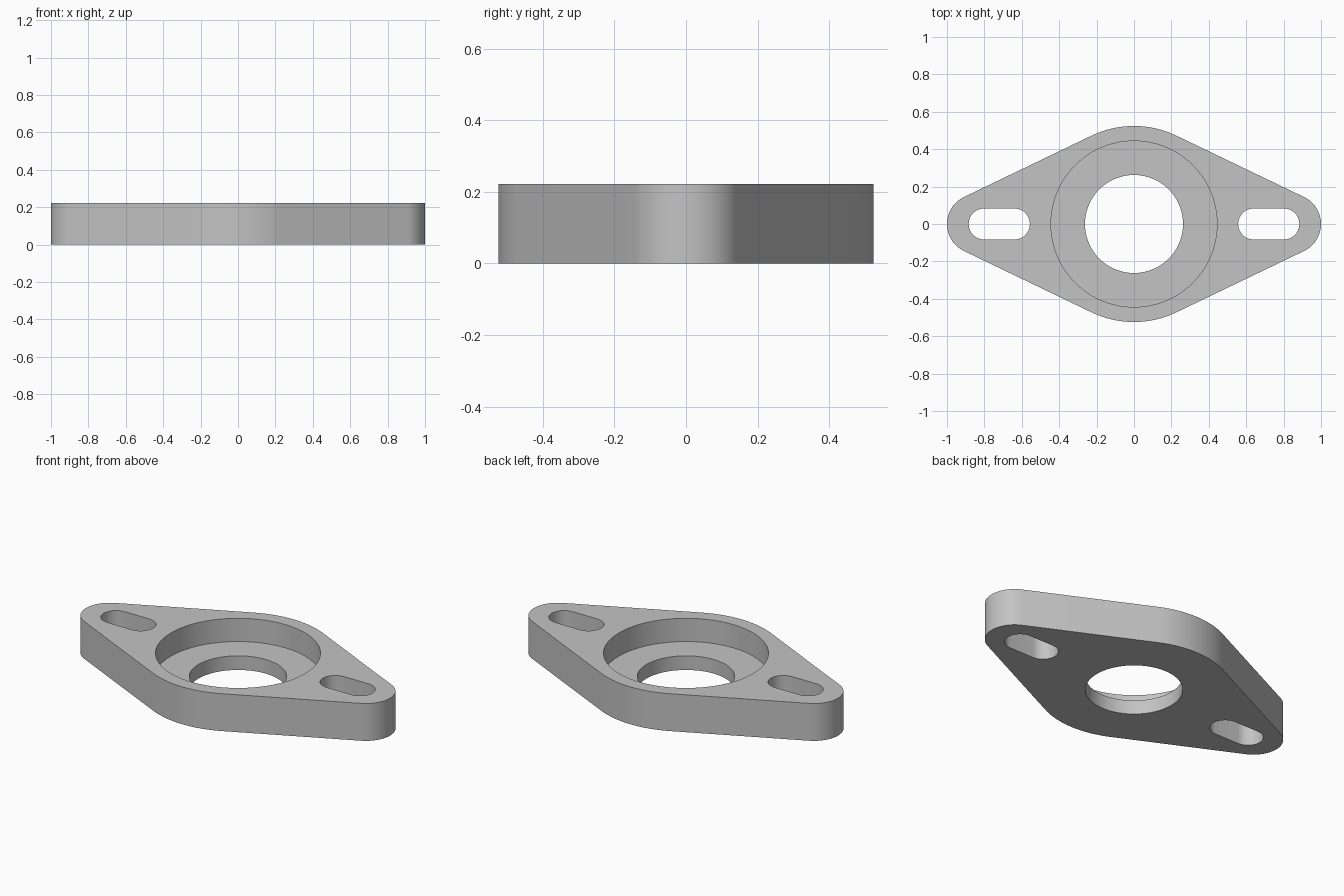
import bpy, bmesh
from math import sin, cos, pi, asin

HEIGHT = 0.222
HUB_R, END_R = 0.524, 0.16
BORE_R, RECESS_R, FLOOR_Z = 0.262, 0.444, 0.084
SLOT_R, SLOT_IN, SLOT_OUT = 0.083, 0.557, 0.884

default = bpy.data.objects.get("Cube")
if default:
    bpy.data.objects.remove(default, do_unlink=True)

metal = bpy.data.materials.new("grey metal")
metal.use_nodes = True
colour = (0.55, 0.55, 0.55, 1)
metal.diffuse_color = colour
metal.node_tree.nodes["Principled BSDF"].inputs["Base Color"].default_value = colour


def arc(cx, r, start, end, n):
    """Points along an arc centred on the x axis."""
    angles = [start + (end - start) * i / n for i in range(n + 1)]
    return [(cx + r * cos(a), r * sin(a)) for a in angles]


def prism(name, outline, z0, z1):
    """Solid with the given counter-clockwise outline."""
    bm = bmesh.new()
    face = bm.faces.new([bm.verts.new((x, y, z0)) for x, y in outline])
    top = bmesh.ops.extrude_face_region(bm, geom=[face])["geom"]
    verts = [v for v in top if isinstance(v, bmesh.types.BMVert)]
    bmesh.ops.translate(bm, verts=verts, vec=(0, 0, z1 - z0))
    bmesh.ops.recalc_face_normals(bm, faces=bm.faces)
    mesh = bpy.data.meshes.new(name)
    bm.to_mesh(mesh)
    bm.free()
    mesh.materials.append(metal)
    obj = bpy.data.objects.new(name, mesh)
    bpy.context.collection.objects.link(obj)
    return obj


# Flange outline: hub and end arcs joined by tangent lines
end_x = 1 - END_R
t = pi / 2 - asin((HUB_R - END_R) / end_x)
outline = (arc(end_x, END_R, -t, t, 24) + arc(0, HUB_R, t, pi - t, 24)
           + arc(-end_x, END_R, pi - t, pi + t, 24)
           + arc(0, HUB_R, pi + t, 2 * pi - t, 24))
flange = prism("flange_plate", outline, 0, HEIGHT)

# Cutters: through bore, bearing recess and two mounting slots
cutters = [
    prism("bore_cutter", arc(0, BORE_R, 0, 2 * pi, 72)[:-1], -0.1, HEIGHT + 0.1),
    prism("recess_cutter", arc(0, RECESS_R, 0, 2 * pi, 96)[:-1], FLOOR_Z, HEIGHT + 0.1),
]
for side, name in ((1, "left"), (-1, "right")):
    mid = side * (SLOT_IN + SLOT_OUT) / 2
    half = (SLOT_OUT - SLOT_IN) / 2 - SLOT_R
    slot = (arc(mid + half, SLOT_R, -pi / 2, pi / 2, 20)
            + arc(mid - half, SLOT_R, pi / 2, 3 * pi / 2, 20))
    cutters.append(prism(name + "_slot_cutter", slot, -0.1, HEIGHT + 0.1))

for cutter in cutters:
    cutter.hide_render = True
    cut = flange.modifiers.new(cutter.name, "BOOLEAN")
    cut.operation = "DIFFERENCE"
    cut.solver = "EXACT"
    cut.object = cutter

# Apply the cuts, drop the cutters and smooth the curved walls
bpy.context.view_layer.update()
graph = bpy.context.evaluated_depsgraph_get()
result = bpy.data.meshes.new_from_object(flange.evaluated_get(graph))
flange.modifiers.clear()
flange.data = result
for cutter in cutters:
    bpy.data.objects.remove(cutter, do_unlink=True)

bpy.ops.object.select_all(action="DESELECT")
flange.select_set(True)
bpy.context.view_layer.objects.active = flange
bpy.ops.object.shade_smooth_by_angle(angle=pi / 6)
